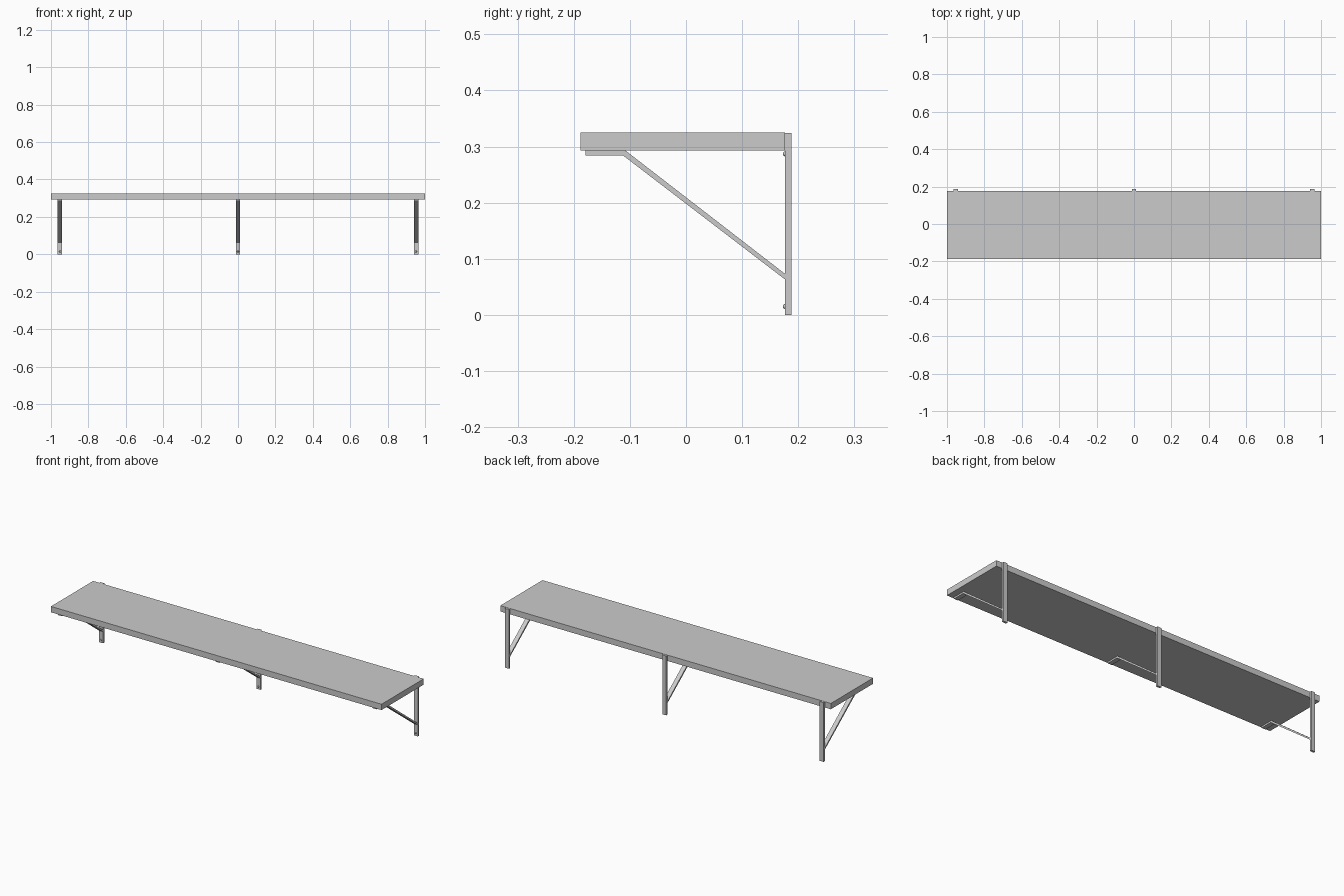
import bpy, bmesh
from math import radians
from mathutils import Matrix

if "Cube" in bpy.data.objects:
    bpy.data.objects.remove(bpy.data.objects["Cube"])

BRACKET_W = 0.024


def finish(name, bm):
    bmesh.ops.recalc_face_normals(bm, faces=bm.faces)
    mesh = bpy.data.meshes.new(name)
    bm.to_mesh(mesh)
    bm.free()
    obj = bpy.data.objects.new(name, mesh)
    bpy.context.collection.objects.link(obj)
    return obj


def box(name, lo, hi):
    bm = bmesh.new()
    size = [b - a for a, b in zip(lo, hi)]
    mid = [(a + b) / 2 for a, b in zip(lo, hi)]
    bmesh.ops.create_cube(bm, size=1, matrix=Matrix.Translation(mid) @ Matrix.Diagonal((*size, 1)))
    return finish(name, bm)


def extrude_profile(name, points, x, width):
    # closed (y, z) profile swept along x
    bm = bmesh.new()
    face = bm.faces.new([bm.verts.new((x - width / 2, y, z)) for y, z in points])
    ext = bmesh.ops.extrude_face_region(bm, geom=[face])
    verts = [v for v in ext["geom"] if isinstance(v, bmesh.types.BMVert)]
    bmesh.ops.translate(bm, verts=verts, vec=(width, 0, 0))
    return finish(name, bm)


def screw(name, x, z):
    # domed head set halfway into the front of the post
    bm = bmesh.new()
    bmesh.ops.create_uvsphere(bm, u_segments=16, v_segments=8, radius=0.0045,
                              matrix=Matrix.Translation((x, 0.177, z)) @ Matrix.Rotation(radians(90), 4, 'X'))
    for f in bm.faces:
        f.smooth = True
    return finish(name, bm)


# shelf board
box("shelf_board", (-1, -0.188, 0.293), (1, 0.1765, 0.325))

# bent strut: flat lip under the board, then diagonal down to the post
strut = [(-0.179, 0.293), (-0.108, 0.293), (0.178, 0.072),
         (0.178, 0.062), (-0.112, 0.284), (-0.179, 0.284)]

# three wall brackets
for side, x in (("left", -0.952), ("middle", 0), ("right", 0.952)):
    w = BRACKET_W / 2
    box(side + "_wall_post", (x - w, 0.1765, 0), (x + w, 0.188, 0.324))
    extrude_profile(side + "_strut", strut, x, BRACKET_W)
    screw(side + "_upper_screw", x, 0.287)
    screw(side + "_lower_screw", x, 0.015)
